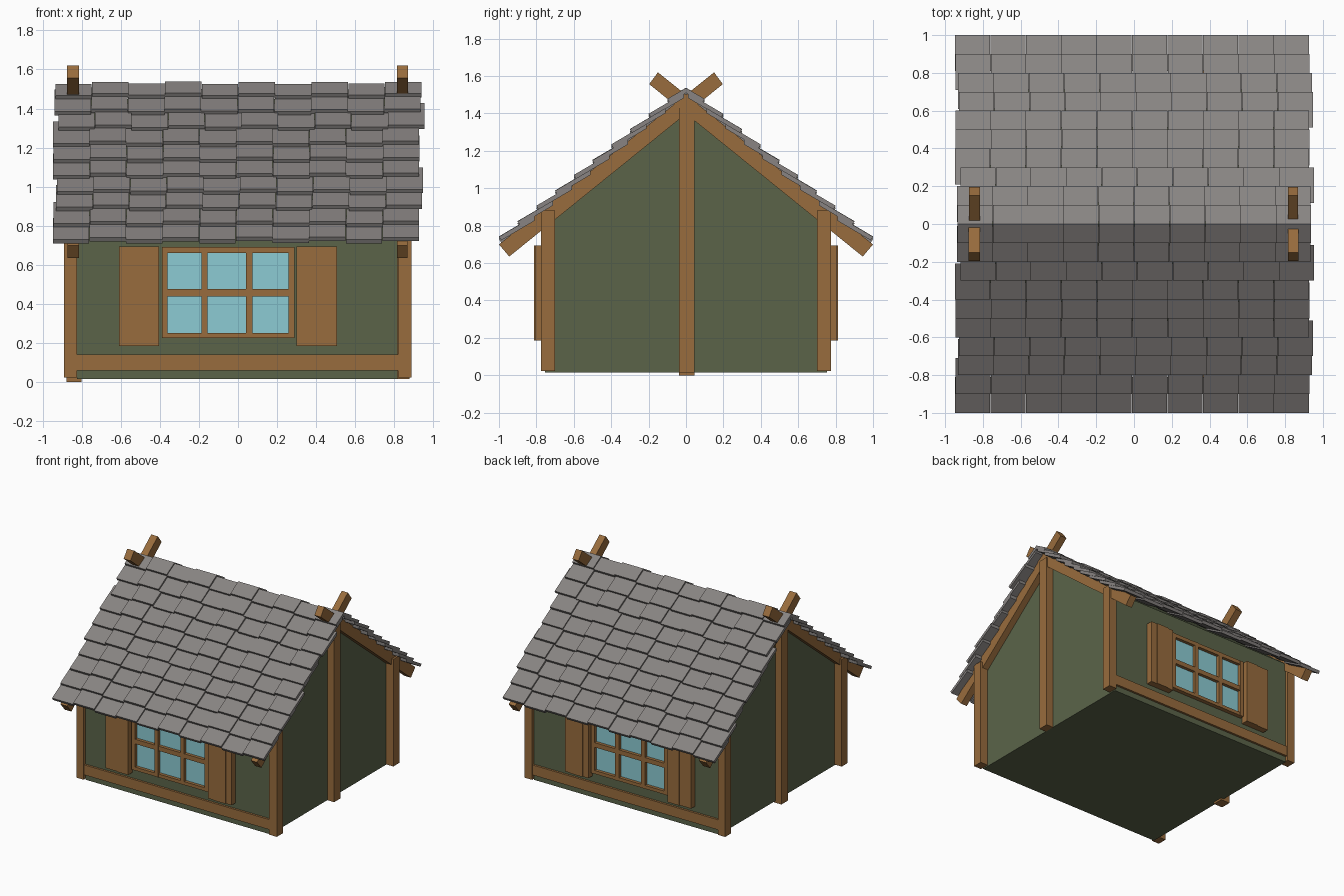
import bpy, bmesh, random

if "Cube" in bpy.data.objects:
    bpy.data.objects.remove(bpy.data.objects["Cube"])

random.seed(4)


def material(name, r, g, b):
    m = bpy.data.materials.new(name)
    lin = [((c / 255 + 0.055) / 1.055) ** 2.4 for c in (r, g, b)]
    m.diffuse_color = (*lin, 1)
    m.use_nodes = True
    m.node_tree.nodes["Principled BSDF"].inputs["Base Color"].default_value = m.diffuse_color
    return m


WOOD = material("brown wood", 152, 108, 61)
GREEN = material("green plaster", 91, 100, 73)
SLATE = material("grey slate", 136, 132, 130)
GLASS = material("blue glass", 140, 203, 211)


def prism(bm, yz, x0, x1):
    """Extrude a y-z outline from x0 to x1."""
    a = [bm.verts.new((x0, y, z)) for y, z in yz]
    b = [bm.verts.new((x1, y, z)) for y, z in yz]
    n = len(yz)
    bm.faces.new(a)
    bm.faces.new(b[::-1])
    for i in range(n):
        j = (i + 1) % n
        bm.faces.new((a[i], b[i], b[j], a[j]))


def build(name, mat, prisms):
    bm = bmesh.new()
    for p in prisms:
        prism(bm, *p)
    bmesh.ops.recalc_face_normals(bm, faces=bm.faces)
    me = bpy.data.meshes.new(name)
    bm.to_mesh(me)
    bm.free()
    me.materials.append(mat)
    ob = bpy.data.objects.new(name, me)
    bpy.context.collection.objects.link(ob)
    return ob


def box(x0, x1, y0, y1, z0, z1):
    return ([(y0, z0), (y1, z0), (y1, z1), (y0, z1)], x0, x1)


# House body with gable ends
build("walls", GREEN, [([(-0.755, 0.015), (0.755, 0.015), (0.755, 0.85),
                         (0, 1.45), (-0.755, 0.85)], -0.825, 0.817)])

# Gable centre posts
build("gable_post_left", WOOD, [box(-0.878, -0.80, -0.037, 0.046, 0.0, 1.44)])
build("gable_post_right", WOOD, [box(0.80, 0.878, -0.037, 0.046, 0.015, 1.44)])

for s, side in ((-1, "front"), (1, "back")):
    # Corner posts and sill beam
    build(side + "_corner_posts", WOOD, [
        box(-0.89, -0.825, s * 0.70, s * 0.776, 0.022, 0.88),
        box(0.82, 0.887, s * 0.70, s * 0.776, 0.022, 0.88)])
    build(side + "_sill_beam", WOOD, [box(-0.83, 0.825, s * 0.74, s * 0.772, 0.06, 0.14)])

    # Rafters crossing above the ridge
    outline = [(s * 1.0, 0.70), (s * 0.945, 0.635), (s * -0.197, 1.557), (s * -0.15, 1.62)]
    e = 0.001 * s
    build(side + "_rafters", WOOD, [(outline, -0.875 - e, -0.815), (outline, 0.815, 0.87 + e)])

    # Window: glass plate, frame and glazing bars
    build(side + "_glass", GLASS, [box(-0.37, 0.27, s * 0.755, s * 0.763, 0.24, 0.67)])
    bars = [box(a, b, s * 0.75, s * 0.79, 0.225, 0.69)
            for a, b in ((-0.39, -0.36), (-0.188, -0.155), (0.042, 0.075), (0.258, 0.288))]
    bars += [box(a, b, s * 0.75, s * 0.788, c, d)
             for a, b in ((-0.36, -0.188), (-0.155, 0.042), (0.075, 0.258))
             for c, d in ((0.225, 0.252), (0.438, 0.475), (0.66, 0.69))]
    build(side + "_window_frame", WOOD, bars)

    # Shutters made of boards
    for name, xs in (("left", (-0.61, -0.507, -0.405)), ("right", (0.30, 0.35, 0.457, 0.508))):
        build(f"{side}_{name}_shutter", WOOD,
              [box(a, b, s * 0.753, s * (0.806 + 0.006 * (i % 2)), 0.185, 0.695)
               for i, (a, b) in enumerate(zip(xs, xs[1:]))])

# Overlapping roof tiles, same pattern on both slopes
tiles = []
for row in range(10):
    y = 1.0 - 0.1 * row
    shift = random.uniform(-0.015, 0.015) + 0.001 * row
    for col in range(10):
        x0 = -0.94 + 0.1875 * col + shift
        z = 0.71 + 0.082 * row + 0.011 * (col % 2) + random.uniform(-0.002, 0.002)
        tiles.append((x0, x0 + 0.186, y, z))

for s, side in ((-1, "front"), (1, "back")):
    shapes = []
    for x0, x1, y, z in tiles:
        end = max(0.0, y - 0.19)
        rise = 0.59 * (y - end)
        shapes.append(([(s * (y - 0.012), z), (s * y, z + 0.02),
                        (s * end, z + 0.02 + rise), (s * end, z - 0.007 + rise)], x0, x1))
    build(side + "_roof_tiles", SLATE, shapes)
